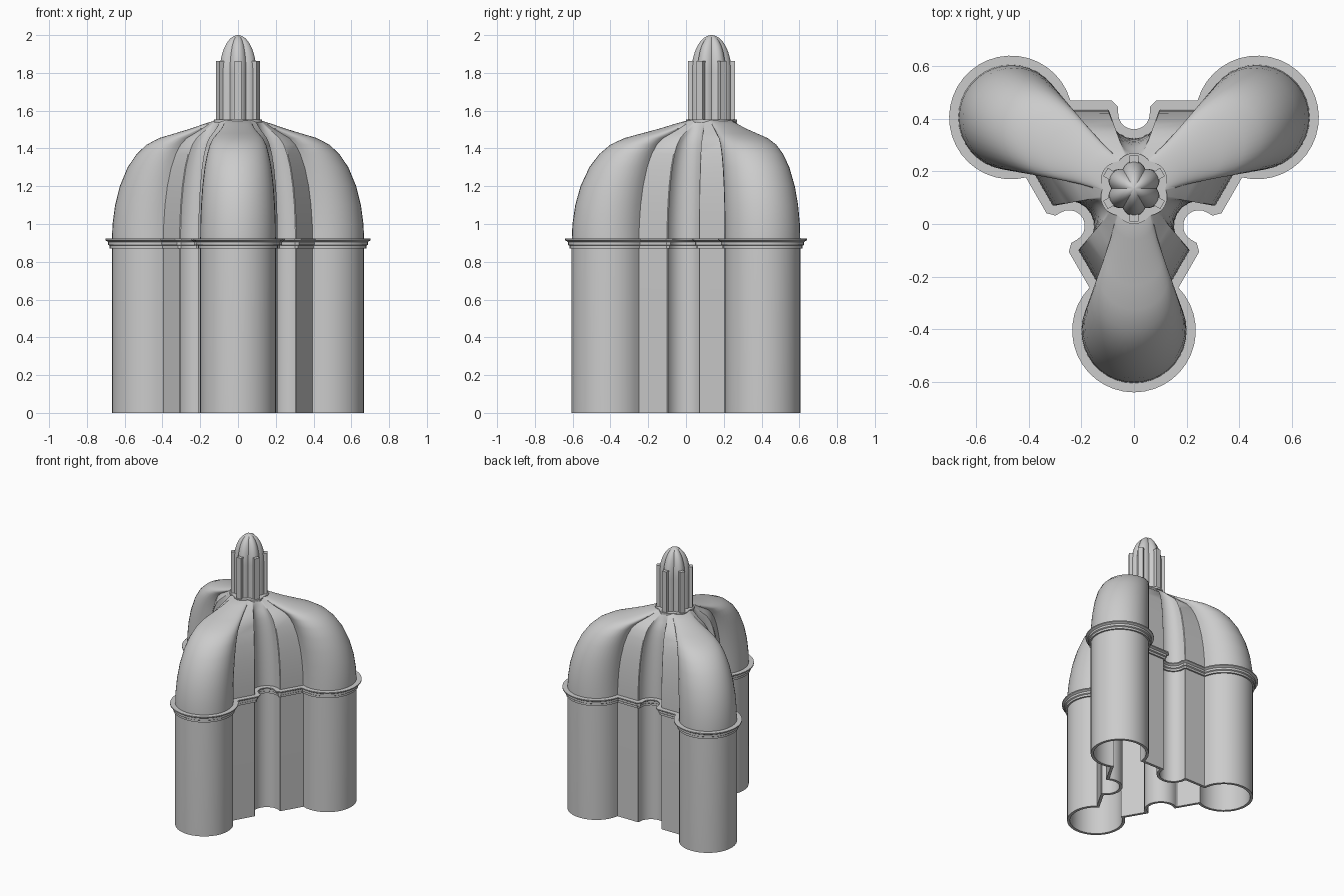
import bpy, bmesh, math
from mathutils import Vector, Matrix

cube = bpy.data.objects.get("Cube")
if cube:
    bpy.data.objects.remove(cube, do_unlink=True)

stone = bpy.data.materials.new("pale_grey_stone")
stone.use_nodes = True
GREY = (0.6, 0.6, 0.6, 1)
stone.diffuse_color = GREY
stone.node_tree.nodes["Principled BSDF"].inputs["Base Color"].default_value = GREY

CENTRE = Vector((0, 0.135, 0))
LOBE_DIST, LOBE_R = 0.54, 0.2
FACE_N, NOTCH_N, NOTCH_R = 0.3, 0.285, 0.095
NOTCH_STEPS, LOBE_STEPS = 10, 28
TOP_R = 0.12


def lerp(a, b, f):
    return a + (b - a) * f


def outline(d):
    """Three-lobed plan, offset outward by d, with a round notch between lobes."""
    pts = []
    w = NOTCH_R - d
    face = FACE_N + d
    c = max(d, 0) * 0.6 + 0.004
    lobe_n = LOBE_DIST * math.cos(math.pi / 3)
    lobe_t = LOBE_DIST * math.sin(math.pi / 3)
    start = math.asin((face - lobe_n) / (LOBE_R + d)) - math.pi / 2
    end = math.radians(120) - start
    for k in range(3):
        local = [(face, -w - c), (face - c, -w)]
        for i in range(NOTCH_STEPS + 1):
            a = math.pi * (1.5 - i / NOTCH_STEPS)
            local.append((NOTCH_N + w * math.cos(a), w * math.sin(a)))
        local += [(face - c, w), (face, w + c)]
        for i in range(LOBE_STEPS + 1):
            a = lerp(start, end, i / LOBE_STEPS)
            local.append((lobe_n + (LOBE_R + d) * math.cos(a),
                          lobe_t + (LOBE_R + d) * math.sin(a)))
        turn = Matrix.Rotation(math.radians(90 + 120 * k), 3, 'Z')
        pts += [CENTRE + turn @ Vector((n, t, 0)) for n, t in local]
    return pts


def neck(radius):
    """Circle under the spire, with points paired to those of the outline."""
    angles = [-17, -15]
    angles += [lerp(-13, 13, i / NOTCH_STEPS) for i in range(NOTCH_STEPS + 1)]
    angles += [15, 17]
    angles += [lerp(25, 95, i / LOBE_STEPS) for i in range(LOBE_STEPS + 1)]
    return [CENTRE + radius * Vector((math.cos(math.radians(a + 90 + 120 * k)),
                                      math.sin(math.radians(a + 90 + 120 * k)), 0))
            for k in range(3) for a in angles]


def at_height(pts, z):
    return [Vector((p.x, p.y, z)) for p in pts]


def loft(name, rings, caps=True, loop=False):
    bm = bmesh.new()
    rows = [[bm.verts.new(p) for p in ring] for ring in rings]
    pairs = list(zip(rows, rows[1:])) + ([(rows[-1], rows[0])] if loop else [])
    for low, high in pairs:
        n = len(low)
        for i in range(n):
            j = (i + 1) % n
            bm.faces.new((low[i], low[j], high[j], high[i]))
    if caps and not loop:
        bm.faces.new(rows[0])
        bm.faces.new(rows[-1])
    return finish(name, bm)


def finish(name, bm, angle=32):
    bmesh.ops.recalc_face_normals(bm, faces=bm.faces[:])
    mesh = bpy.data.meshes.new(name)
    bm.to_mesh(mesh)
    bm.free()
    mesh.materials.append(stone)
    ob = bpy.data.objects.new(name, mesh)
    bpy.context.collection.objects.link(ob)
    bpy.ops.object.select_all(action='DESELECT')
    ob.select_set(True)
    bpy.context.view_layer.objects.active = ob
    bpy.ops.object.shade_smooth_by_angle(angle=math.radians(angle))
    return ob


# Hollow walls and roof: down the inside, under the rim, up the outside
ROOF = [(0, 0.92), (0.006, 1.0), (0.03, 1.1), (0.075, 1.2), (0.15, 1.3),
        (0.235, 1.37), (0.33, 1.42), (0.45, 1.455), (0.6, 1.48),
        (0.75, 1.505), (0.88, 1.53), (1, 1.55)]


def roof_rings(d, drop):
    base, top = outline(d), neck(TOP_R + d)
    return [at_height([p.lerp(q, f) for p, q in zip(base, top)], z - drop)
            for f, z in ROOF]


THICK = 0.02
shell = list(reversed(roof_rings(-THICK, THICK)))
shell.append(at_height(outline(-THICK), 0))
shell.append(at_height(outline(0), 0))
shell += roof_rings(0, 0)
loft("walls_and_roof", shell)

# Moulded cornice around the eaves
CORNICE = [(-0.005, 0.87), (0.012, 0.87), (0.012, 0.885), (0.02, 0.89),
           (0.02, 0.905), (0.035, 0.914), (0.035, 0.922), (-0.005, 0.922)]
loft("cornice", [at_height(outline(d), z) for d, z in CORNICE], loop=True)


# Ribbed spire with six ridges
def star(radius, wave, z, steps=72):
    ring = []
    for i in range(steps):
        a = math.tau * i / steps
        r = radius - wave * (1 - abs(math.cos(3 * (a - math.pi / 2))))
        ring.append(CENTRE + Vector((r * math.cos(a), r * math.sin(a), z)))
    return ring


SPIRE_R, SPRING, TIP = 0.106, 1.8, 2.0
spire = [star(SPIRE_R, 0.02, 1.54)]
for i in range(14):
    a = math.pi / 2 * i / 14
    s = math.cos(a)
    spire.append(star(SPIRE_R * s, 0.02 * s, SPRING + (TIP - SPRING) * math.sin(a)))
spire.append(star(0.002, 0, TIP))
loft("ribbed_spire", spire)

# Scalloped collar at the foot of the spire
loft("spire_collar", [star(0.135, 0.016, z) for z in (1.538, 1.553)])

# Six upright posts around the spire
bm = bmesh.new()
for k in range(6):
    place = (Matrix.Translation(CENTRE)
             @ Matrix.Rotation(math.radians(90 + 60 * k), 4, 'Z')
             @ Matrix.Translation((0.108, 0, 1.704))
             @ Matrix.Diagonal((0.034, 0.036, 0.316, 1)))
    bmesh.ops.create_cube(bm, size=1, matrix=place)
finish("spire_posts", bm)
